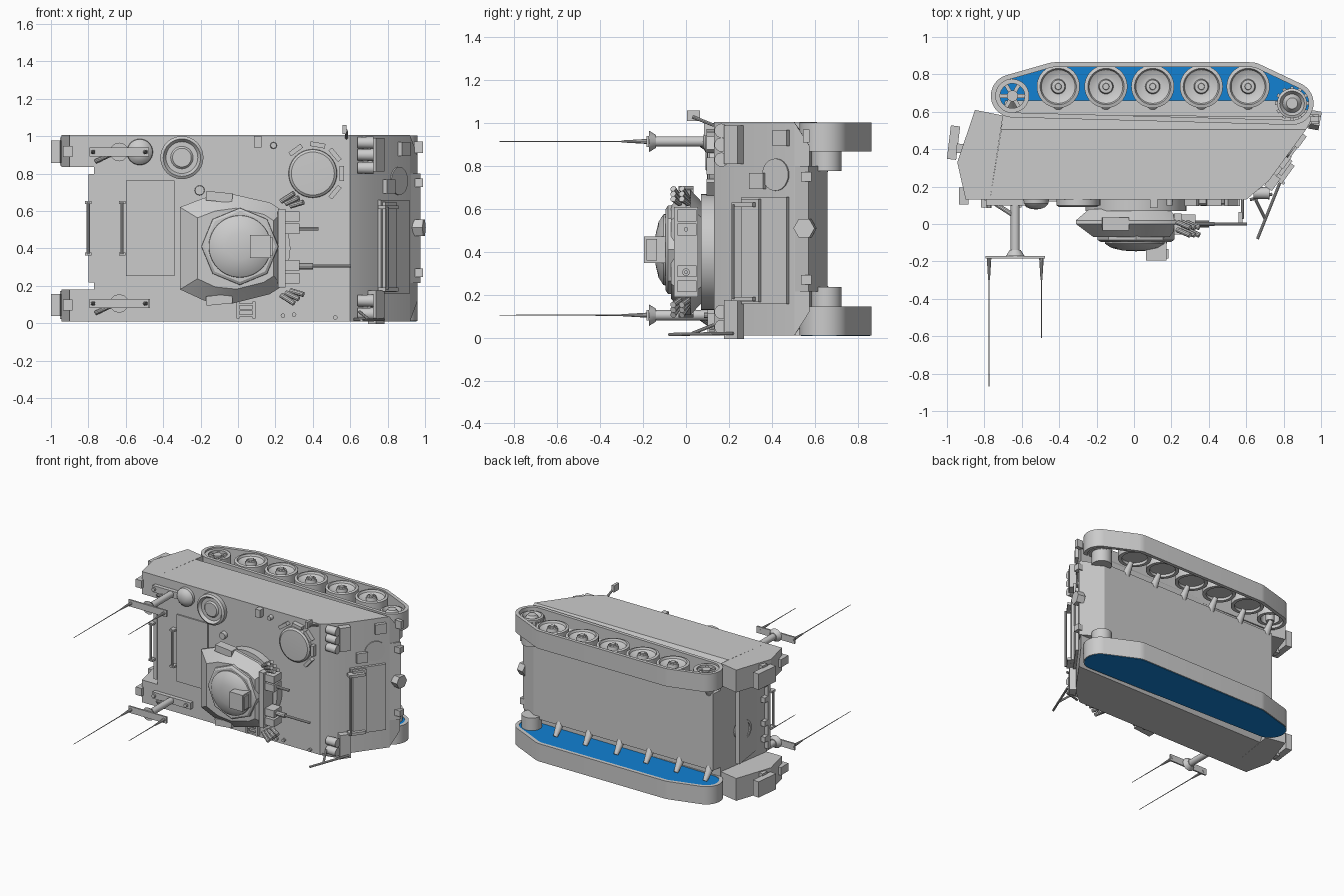
import bpy, bmesh, math
from mathutils import Vector

if "Cube" in bpy.data.objects:
    bpy.data.objects.remove(bpy.data.objects["Cube"])

MID = 0.507  # mid-plane of the vehicle's width, which runs along z


def material(name, col):
    m = bpy.data.materials.new(name)
    m.diffuse_color = (*col, 1)
    m.use_nodes = True
    m.node_tree.nodes["Principled BSDF"].inputs["Base Color"].default_value = m.diffuse_color
    return m


GREY = material("hull grey", (0.6, 0.6, 0.6))
BLUE = material("bright blue", (0.006, 0.22, 0.65))


def finish(name, bm, mat=GREY):
    bmesh.ops.remove_doubles(bm, verts=bm.verts, dist=1e-5)
    bmesh.ops.recalc_face_normals(bm, faces=bm.faces)
    me = bpy.data.meshes.new(name)
    bm.to_mesh(me)
    bm.free()
    me.materials.append(mat)
    ob = bpy.data.objects.new(name, me)
    bpy.context.collection.objects.link(ob)
    return ob


def loft(name, rings, mat=GREY, cap=True, closed=False):
    """Skin a list of equal-length rings of 3D points."""
    bm = bmesh.new()
    vs = [[bm.verts.new(p) for p in r] for r in rings]
    n = len(vs[0])
    pairs = list(zip(vs, vs[1:])) + ([(vs[-1], vs[0])] if closed else [])
    for a, b in pairs:
        for i in range(n):
            j = (i + 1) % n
            bm.faces.new((a[i], a[j], b[j], b[i]))
    if cap and not closed:
        bm.faces.new(vs[0])
        bm.faces.new(vs[-1])
    return finish(name, bm, mat)


def prism(name, pts, z0, z1, mat=GREY):
    return loft(name, [[(x, y, z) for x, y in pts] for z in (z0, z1)], mat)


def box(name, c, size, ang=0, tilt=0):
    bm = bmesh.new()
    bmesh.ops.create_cube(bm, size=1)
    bmesh.ops.scale(bm, vec=size, verts=bm.verts)
    ob = finish(name, bm)
    ob.location = c
    ob.rotation_euler = (0, tilt, ang)
    return ob


def lathe(name, origin, direction, profile, n=32, closed=False):
    """Revolve (radius, height) points around a direction."""
    q = Vector(direction).to_track_quat('Z', 'Y')
    rings = [[Vector(origin) + q @ Vector((max(r, 1e-6) * math.cos(2 * math.pi * i / n),
              max(r, 1e-6) * math.sin(2 * math.pi * i / n), h)) for i in range(n)] for r, h in profile]
    return loft(name, rings, cap=False, closed=closed)


def rod(name, p0, p1, r, r2=None, n=10):
    d = Vector(p1) - Vector(p0)
    L = d.length
    return lathe(name, p0, d, [(0, 0), (r, 0), (r if r2 is None else r2, L), (0, L)], n)


def deck_disc(name, x, z, profile, n=32):
    return lathe(name, (x, 0.13, z), (0, -1, 0), profile, n)


# Hull: full-width upper body, tapered sponson underside, narrow lower body
upper = [(-.77, .13), (.60, .13), (.72, .23), (.92, .505), (-.71, .505)]
prism("upper_hull", upper, .01, 1.005)
loft("sponson_underside", [[(-.71, .505, .01), (.92, .505, .01), (.92, .505, 1.005), (-.71, .505, 1.005)],
                           [(-.70, .585, .12), (.96, .575, .12), (.96, .575, .895), (-.70, .585, .895)]])
prism("lower_hull", [(-.71, .5), (.915, .5), (.975, .57), (.82, .66), (-.69, .66)], .215, .80)
for z0, z1 in ((.01, .18), (.835, 1.005)):
    prism("rear_stowage_box", [(-.90, .13), (-.945, .33), (-.85, .61), (-.70, .58), (-.77, .13)], z0, z1)
box("rear_ramp", (-.755, .33, MID), (.03, .33, .56), .15)
for z in (.3, .42, .6, .72):
    box("ramp_hinge", (-.785, .17, z), (.03, .05, .04))
lathe("ramp_door_ring", (-.745, .4, .45), (-1, .15, 0), [(.06, 0), (.06, .03), (.075, .03), (.075, 0)], 24, True)

# Tracks: outline is the envelope of four wheels
CIRCLES = [(-.65, .685, .115), (-.42, .735, .13), (.62, .735, .13), (.845, .645, .115)]


def outline(inset, n=96):
    pts = []
    for i in range(n):
        a = 2 * math.pi * i / n + .01
        d = (math.cos(a), math.sin(a))
        x, y, r = max(CIRCLES, key=lambda c: c[0] * d[0] + c[1] * d[1] + c[2])
        pts.append((x + (r - inset) * d[0], y + (r - inset) * d[1]))
    return pts


def band(name, z0, z1):
    o, i = outline(0), outline(.026)
    ring = lambda pts, z: [(x, y, z) for x, y in pts]
    loft(name, [ring(o, z0), ring(o, z1), ring(i, z1), ring(i, z0)], closed=True)


band("upper_track", .868, 1.003)
band("lower_track", .011, .146)
prism("lower_track_fill", outline(.006), .008, .142, BLUE)

# Road wheels, drive wheel and idler
WHEELS = [-.405, -.15, .10, .36, .61]
for x in WHEELS:
    lathe("road_wheel", (x, .735, .88), (0, 0, 1),
          [(0, .02), (.09, .02), (.09, 0), (.115, 0), (.115, .11), (.097, .115), (.09, .10), (.06, .085),
           (.04, .085), (.035, .11), (.018, .112), (.016, .12), (0, .12)], 40)
    for k in range(8):
        a = k * math.pi / 4
        rod("wheel_bolt", (x + .027 * math.cos(a), .735 + .027 * math.sin(a), .985),
            (x + .027 * math.cos(a), .735 + .027 * math.sin(a), .996), .004, n=6)
lathe("drive_wheel_rim", (-.65, .685, .89), (0, 0, 1), [(.066, 0), (.066, .1), (.09, .1), (.09, 0)], 32, True)
rod("drive_wheel_hub", (-.65, .685, .87), (-.65, .685, .99), .03, n=20)
for k in range(6):
    a = k * math.pi / 3
    box("drive_wheel_spoke", (-.65 + .048 * math.cos(a), .685 + .048 * math.sin(a), .965), (.06, .02, .03), a)
lathe("idler_wheel", (.845, .645, .87), (0, 0, 1),
      [(0, 0), (.08, 0), (.08, .11), (.066, .115), (.05, .09), (.03, .12), (0, .12)], 28)
for k in range(12):
    a = k * math.pi / 6
    box("idler_tooth", (.845 + .08 * math.cos(a), .645 + .08 * math.sin(a), .95), (.022, .018, .03), a)

# Axles and final drives between hull and both tracks
for s in (-1, 1):
    for x in WHEELS + [-.65]:
        rod("axle", (x, .70, MID + s * .365), (x, .635, MID + s * .28), .016, .03, 12)
    rod("final_drive", (.84, .655, MID + s * .27), (.84, .655, MID + s * .368), .07, n=28)
    box("tail_lamp_box", (-.965, .435, MID + s * .41), (.05, .18, .12), -.12)
    box("tail_lamp_lid", (-.90, .40, MID + s * .41), (.10, .05, .15), -.12)
    box("rear_corner_bracket", (-.91, .15, MID + s * .41), (.05, .09, .06))

# Aerial masts with crossbars and whips
for z in (.105, .915):
    box("mast_base", (-.63, .115, z), (.32, .03, .05))
    rod("mast_post", (-.635, .13, z), (-.635, -.15, z), .024, n=16)
    rod("mast_collar", (-.635, -.14, z), (-.635, -.172, z), .03, .05, 12)
    box("mast_crossbar", (-.635, -.178, z), (.32, .012, .05))
    for x, tip in ((-.775, -.87), (-.495, -.61)):
        rod("whip_base", (x, -.17, z), (x, -.30, z), .013, .005)
        rod("whip", (x, -.30, z), (x, tip, z), .0035, .002, 6)
    for dx in (-.14, .13):
        rod("base_bolt", (-.635 + dx, .13, z), (-.635 + dx, .085, z), .014)
    rod("mast_stay", (-.76, .12, z - .05), (-.65, .05, z), .012)

# Deck fittings
deck_disc("round_vent", -.30, .885, [(0, 0), (.115, 0), (.115, .03), (.10, .04), (.085, .02), (.06, .02), (.05, .03), (0, .03)], 40)
deck_disc("dome_vent", -.525, .915, [(0, 0), (.07, 0), (.068, .02), (.05, .04), (.025, .05), (0, .052)])
deck_disc("driver_hatch", .40, .80, [(0, 0), (.13, 0), (.128, .02), (.115, .03), (0, .034)], 40)
for a in (-.7, 0, .7, 1.4, 2.2):
    box("periscope", (.40 + .155 * math.cos(a), .115, .80 + .155 * math.sin(a)), (.025, .04, .08), tilt=-a)
box("engine_hatch", (-.47, .126, .507), (.26, .012, .51))
for x in (-.62, -.80):
    rod("grab_rail", (x, .095, .37), (x, .095, .645), .009)
    for z in (.37, .645):
        box("grab_rail_foot", (x, .112, z), (.035, .045, .015))
box("rear_deck_lip", (-.785, .14, MID), (.03, .03, .58))
deck_disc("deck_cap", -.205, .71, [(0, 0), (.027, 0), (.025, .03), (0, .03)], 12)
deck_disc("deck_cap", .19, .95, [(0, 0), (.018, 0), (.016, .03), (0, .03)], 12)
box("deck_box", (.105, .11, .97), (.04, .05, .06))
for x in (0.0, .085):
    box("step_rail", (x, .115, .07), (.015, .03, .09))
for z in (.04, .07, .10):
    box("step_rung", (.043, .11, z), (.085, .01, .012))
for x, z in ((.24, .04), (.30, .045), (.52, .03)):
    deck_disc("deck_bolt", x, z, [(0, 0), (.012, 0), (.012, .02), (0, .02)], 10)
rod("mirror_post", (.58, .13, .99), (.58, .03, 1.03), .008)
box("mirror", (.57, .035, 1.035), (.02, .06, .05))
for a, b in (((.78, .22, .02), (.66, -.08, .015)), ((.62, .13, .02), (.74, .16, .02)), ((.65, .13, .06), (.70, .03, .02))):
    rod("guard_rod", a, b, .008)

# Turret: ring and faceted body
TX, TZ = .01, .40
deck_disc("turret_ring", TX, TZ, [(0, 0), (.27, 0), (.27, .06), (0, .06)], 48)
PLAN = [(-.31, .18), (-.18, .12), (-.03, .105), (.17, .155), (.24, .20), (.24, .60), (.17, .645), (-.03, .69), (-.18, .67), (-.31, .62)]


def scaled(k, y, dx=0):
    return [(TX + (x - TX) * k + dx, y, TZ + (z - TZ) * k) for x, z in PLAN]


loft("turret_body", [scaled(.78, .08), scaled(1, .02), scaled(1, .0), scaled(.74, -.07, .01)])
deck_disc("cupola_base", TX, .41, [(0, .1), (.215, .1), (.205, .215), (.19, .225), (0, .225)], 8)
deck_disc("cupola_dome", TX, .41, [(0, .2), (.17, .2), (.165, .235), (.13, .258), (.07, .272), (0, .276)], 40)
box("sight_block", (.12, -.14, .41), (.11, .11, .125))
box("sight_hood", (.15, -.16, .41), (.07, .05, .10))
for z in (.24, .31, .505, .57):
    box("gun_mount", (.27, .005, z), (.12, .09, .055))
box("turret_front_plate", (.235, .0, TZ), (.04, .11, .42))
rod("machine_gun", (.28, .0, .505), (.43, .0, .505), .010)
rod("main_gun_sleeve", (.26, .0, .305), (.40, .0, .305), .018)
rod("main_gun", (.38, .0, .305), (.605, .0, .305), .009)
for s in (-1, 1):
    box("side_plate", (-.10, .0, TZ + s * .275), (.14, .07, .05), tilt=s * .1)
    for k in range(3):
        for h in (0, .04):
            p = Vector((.23 + k * .025, .01 - h, TZ + s * (.25 - k * .012)))
            rod("smoke_launcher", p, p + Vector((.07, -.03, s * (.045 - .012 * k))), .014)

# Front slope fittings
ANG = math.atan2(.275, .20)


def slope_point(y, out=0):
    return .72 + (y - .23) * .20 / .275 + out * math.sin(ANG), y - out * math.cos(ANG)


def slope_box(name, y, z, size, out=0):
    return box(name, (*slope_point(y, out), z), size, ANG)


slope_box("trim_panel", .375, .407, (.26, .02, .50), .01)
slope_box("panel_upper_part", .32, .407, (.10, .03, .48), .025)
for z in (.18, .62):
    slope_box("panel_bracket", .30, z, (.12, .05, .02), .04)
rod("panel_bar", (*slope_point(.26, .07), .18), (*slope_point(.26, .07), .62), .008)
slope_box("front_box", .34, .73, (.08, .025, .075), .012)
slope_box("front_box", .45, .93, (.08, .025, .075), .012)
lathe("front_filler_cap", (*slope_point(.42), .76), (math.sin(ANG), -math.cos(ANG), 0), [(0, 0), (.075, 0), (.075, .008), (0, .008)], 28)
for z in (.05, .12, .83, .90, .965):
    rod("headlamp", (.64, .165, z), (.725, .165, z), .03, .033, 16)
for z in (.085, .90):
    slope_box("headlamp_bracket", .235, z, (.08, .05, .18), .02)
for z in (.27, .75):
    box("tow_eye", (.965, .56, z), (.05, .05, .045))
rod("front_hex_plate", (.94, .56, .51), (.995, .55, .51), .05, n=6)
box("nose_corner", (.965, .56, .94), (.05, .03, .06))

# Smooth round parts while keeping hard edges
for ob in bpy.context.scene.objects:
    ob.select_set(True)
    bpy.context.view_layer.objects.active = ob
bpy.ops.object.shade_smooth_by_angle(angle=math.radians(30))
